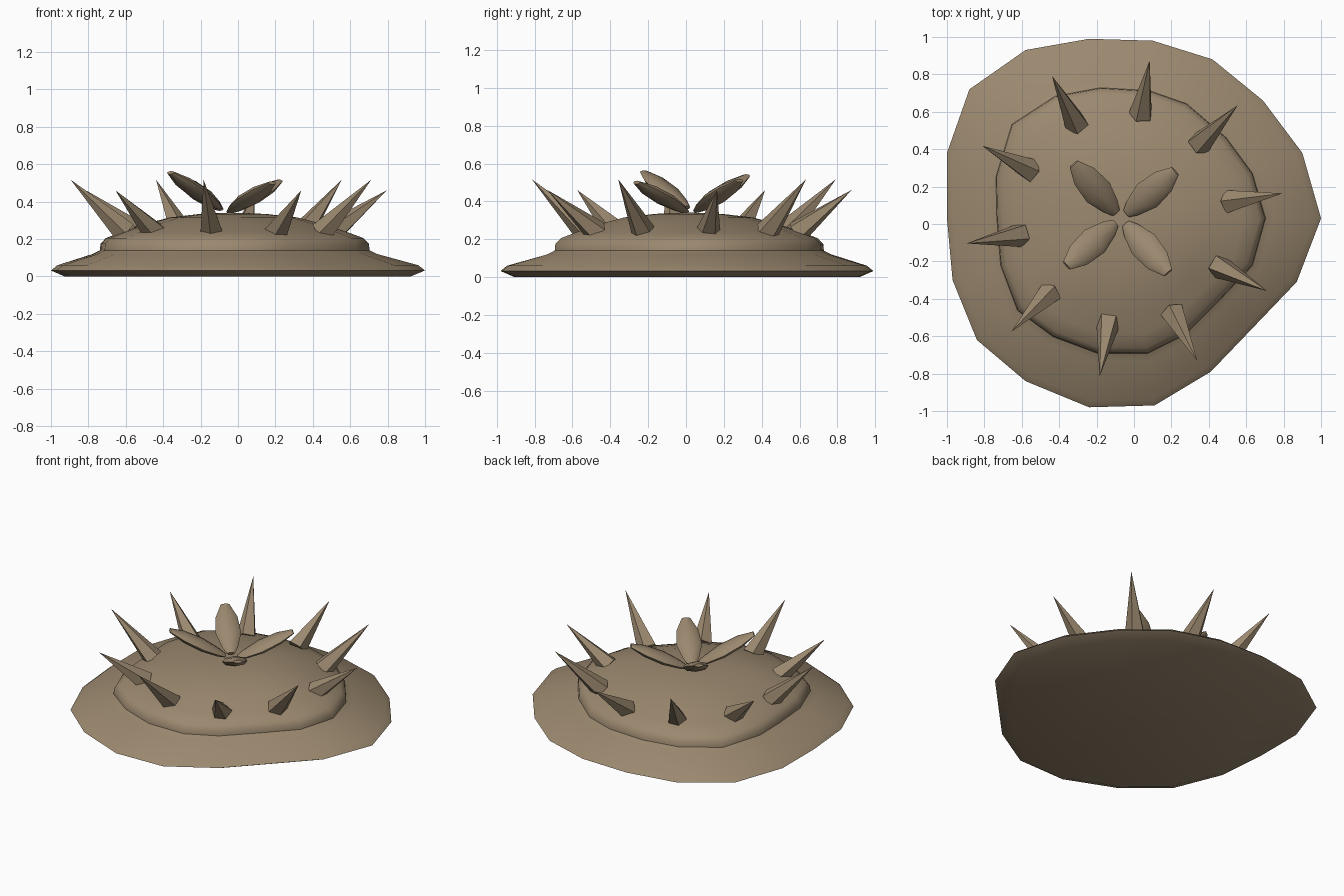
import bpy, bmesh, math
from mathutils import Vector

if "Cube" in bpy.data.objects:
    bpy.data.objects.remove(bpy.data.objects["Cube"])

brown = bpy.data.materials.new("warm_brown")
brown.diffuse_color = (0.33, 0.25, 0.16, 1)
brown.use_nodes = True
brown.node_tree.nodes["Principled BSDF"].inputs["Base Color"].default_value = brown.diffuse_color


def finish(name, bm, angle):
    bmesh.ops.recalc_face_normals(bm, faces=bm.faces[:])
    me = bpy.data.meshes.new(name)
    bm.to_mesh(me)
    bm.free()
    me.materials.append(brown)
    ob = bpy.data.objects.new(name, me)
    bpy.context.scene.collection.objects.link(ob)
    bpy.ops.object.select_all(action='DESELECT')
    bpy.context.view_layer.objects.active = ob
    ob.select_set(True)
    bpy.ops.object.shade_smooth_by_angle(angle=math.radians(angle))
    return ob


def loft(bm, rings):
    """Skin a list of closed rings and cap both ends."""
    loops = [[bm.verts.new(p) for p in r] for r in rings]
    n = len(loops[0])
    for a, b in zip(loops, loops[1:]):
        for i in range(n):
            j = (i + 1) % n
            bm.faces.new((a[i], a[j], b[j], b[i]))
    bm.faces.new(loops[0][::-1])
    bm.faces.new(loops[-1])


# Uneven outlines of the rim and of the raised dome
RIM = [(1, .03), (.9, .38), (.69, .66), (.42, .88), (.1, .98), (-.24, .99),
       (-.58, .93), (-.88, .72), (-1, .38), (-1, .03), (-.97, -.3), (-.84, -.62),
       (-.58, -.84), (-.24, -.98), (.11, -.97), (.41, -.79), (.65, -.54), (.87, -.31)]
DOME = [(.7, .03), (.63, .27), (.49, .46), (.28, .64), (.08, .71), (-.18, .725),
        (-.42, .68), (-.65, .53), (-.735, .25), (-.73, .03), (-.71, -.22), (-.62, -.46),
        (-.43, -.6), (-.19, -.69), (.07, -.69), (.27, -.59), (.46, -.4), (.63, -.22)]


def ring(outline, s, z, c=(-.03, .01)):
    return [(c[0] + (x - c[0]) * s, c[1] + (y - c[1]) * s, z) for x, y in outline]


# Body: flat underside, bevelled rim, sloping brim, short wall, shallow dome
rings = [ring(RIM, s, z) for s, z in [(.925, 0), (1, .032), (.965, .06)]]
rings += [ring(DOME, s, z) for s, z in
          [(1.06, .12), (1.005, .14), (1, .175), (.96, .205), (.85, .235),
           (.68, .277), (.48, .315), (.25, .334), (.06, .34)]]
bm = bmesh.new()
loft(bm, rings)
finish("body", bm, 40)

# Ring of ten five-sided spikes, alternating tall and short
for i in range(10):
    a = math.radians(81 - 36 * i)
    d = Vector((math.cos(a), math.sin(a), 0))
    c = Vector((-.05, .03, 0))
    base = c + d * .56 + Vector((0, 0, .235))
    tip = c + d * .855 + Vector((0, 0, .517 if i % 2 else .46))
    axis = (tip - base).normalized()
    u = Vector((-d.y, d.x, 0))
    w = axis.cross(u)
    bm = bmesh.new()
    foot = []
    for k in range(5):
        t = 2 * math.pi * k / 5 + i * .7
        foot.append(bm.verts.new(base + (u * math.cos(t) + w * math.sin(t)) * .066))
    top = bm.verts.new(tip)
    for k in range(5):
        bm.faces.new((foot[k], foot[(k + 1) % 5], top))
    bm.faces.new(foot[::-1])
    finish("spike_%d" % (i + 1), bm, 30)

# Four thick petals opening upward from the crown
for i, height in enumerate([.51, .535, .555, .50]):
    a = math.radians(41 + 90 * i)
    d = Vector((math.cos(a), math.sin(a), 0))
    c = Vector((-.07, .03, 0))
    start = c + d * .04 + Vector((0, 0, .345 + (height - .5) * .4))
    end = c + d * .385 + Vector((0, 0, height))
    u = Vector((-d.y, d.x, 0))
    w = (end - start).normalized().cross(u)
    rings = []
    for t, half, thick in [(0, .025, .01), (.13, .05, .022), (.42, .08, .032),
                           (.75, .068, .028), (1, .028, .01)]:
        p = start.lerp(end, t)
        rings.append([p + u * half * math.cos(k * math.pi / 4)
                      + w * thick * math.sin(k * math.pi / 4) for k in range(8)])
    bm = bmesh.new()
    loft(bm, rings)
    finish("petal_%d" % (i + 1), bm, 50)
